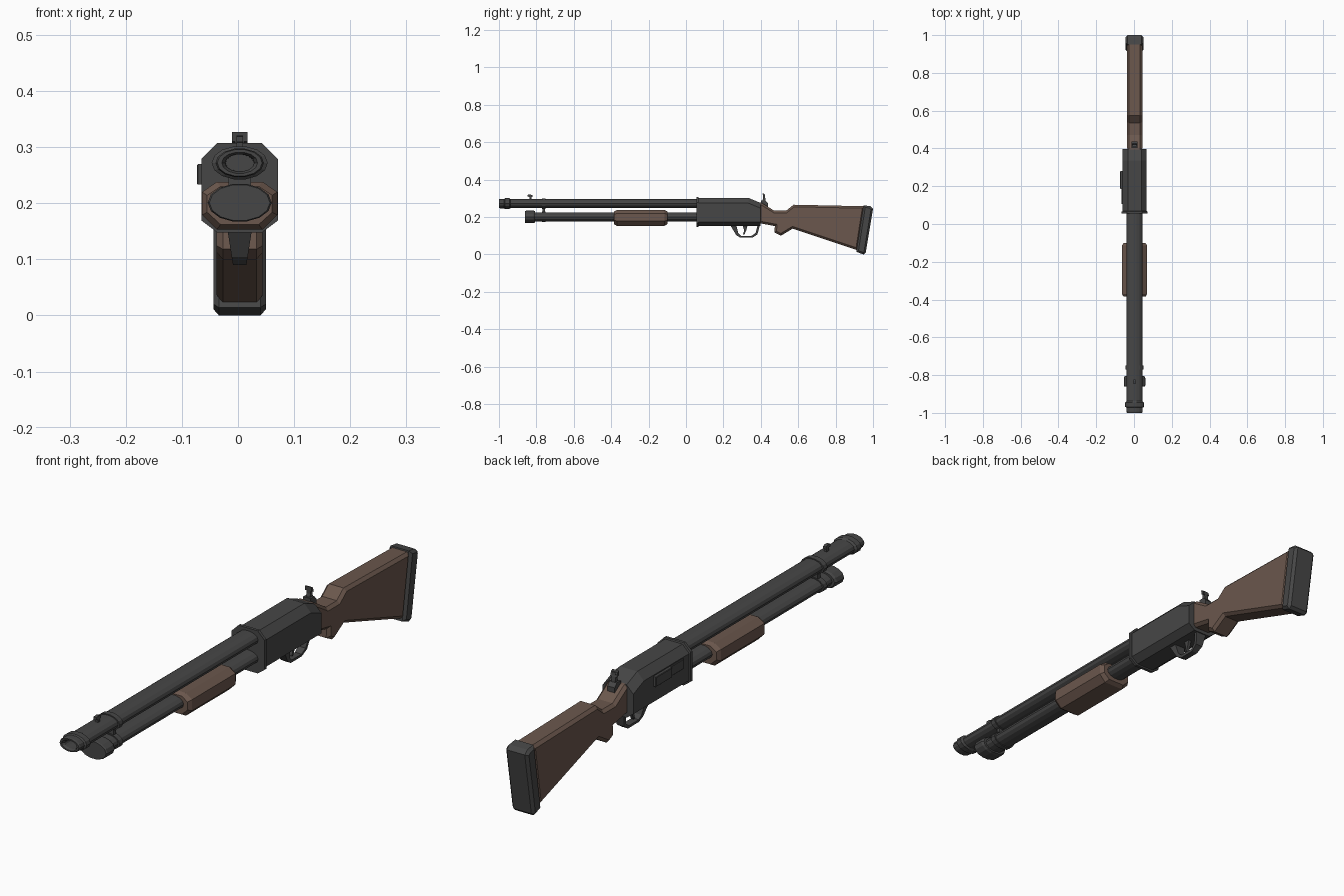
import bpy, bmesh, math

CX = 0.003      # centre plane of the gun (the port cover shifts the bounds slightly)
SQUASH = 0.6    # tubes are flattened ellipses
SIDES = 14


def material(name, color):
    m = bpy.data.materials.new(name)
    m.diffuse_color = (*color, 1)
    return m


METAL = material("dark_metal", (0.062, 0.062, 0.062, 1)[:3])
WOOD = material("brown_wood", (0.147, 0.096, 0.074))


def finish(bm, name, mat):
    bmesh.ops.recalc_face_normals(bm, faces=bm.faces[:])
    me = bpy.data.meshes.new(name)
    bm.to_mesh(me)
    bm.free()
    me.materials.append(mat)
    ob = bpy.data.objects.new(name, me)
    bpy.context.collection.objects.link(ob)
    return ob


def loft(name, sections, mat):
    """Skin closed rings of 3D points, capping both ends."""
    bm = bmesh.new()
    rings = [[bm.verts.new(p) for p in s] for s in sections]
    n = len(rings[0])
    for a, b in zip(rings, rings[1:]):
        for i in range(n):
            j = (i + 1) % n
            bm.faces.new((a[i], a[j], b[j], b[i]))
    bm.faces.new(rings[0])
    bm.faces.new(rings[-1])
    return finish(bm, name, mat)


def tube(name, zc, profile, mat=METAL):
    """Elliptical turned part along y; profile is (y, half width)."""
    ang = [2 * math.pi * i / SIDES for i in range(SIDES)]
    return loft(name, [[(CX + r * math.cos(a), y, zc + SQUASH * r * math.sin(a))
                        for a in ang] for y, r in profile], mat)


def octagon(y, hw, z0, z1, c0, c1, cx):
    """Chamfered cross-section: c0/c1 bottom/top chamfer heights, cx chamfer width."""
    right = [(hw - cx, z0), (hw, z0 + c0), (hw, z1 - c1), (hw - cx, z1)]
    pts = right + [(-x, z) for x, z in reversed(right)]
    return [(CX + x, y, z) for x, z in pts]


def plate(name, profile, half, mat=METAL, bevel=0.0, x=CX):
    """Side profile (y, z) extruded across x; half is a number or a function of z."""
    hw = half if callable(half) else (lambda z: half)
    bm = bmesh.new()
    a = [bm.verts.new((x - hw(z), y, z)) for y, z in profile]
    b = [bm.verts.new((x + hw(z), y, z)) for y, z in profile]
    n = len(a)
    caps = [bm.faces.new(a), bm.faces.new(b)]
    for i in range(n):
        j = (i + 1) % n
        bm.faces.new((a[i], a[j], b[j], b[i]))
    bmesh.ops.recalc_face_normals(bm, faces=bm.faces[:])
    if bevel:
        edges = [e for f in caps for e in f.edges]
        bmesh.ops.bevel(bm, geom=edges, offset=bevel, segments=1,
                        affect='EDGES', clamp_overlap=True)
    return finish(bm, name, mat)


def rect(y0, y1, z0, z1):
    return [(y0, z0), (y1, z0), (y1, z1), (y0, z1)]


# barrel with muzzle collar and hollow bore
BZ, MZ = 0.272, 0.201
tube("barrel", BZ, [(-0.90, 0.025), (-0.99, 0.026), (-1.0, 0.032), (-1.0, 0.040),
                    (-0.993, 0.043), (-0.972, 0.043), (-0.968, 0.050), (-0.945, 0.050),
                    (-0.938, 0.042), (0.07, 0.042)])

# magazine tube with end cap
tube("magazine_tube", MZ, [(-0.81, 0.042), (0.07, 0.042)])
tube("magazine_cap", MZ, [(-0.86, 0.054), (-0.855, 0.057), (-0.815, 0.057), (-0.806, 0.052)])

# clamp joining barrel and magazine
for name, z in (("upper_clamp_ring", BZ), ("lower_clamp_ring", MZ)):
    tube(name, z, [(-0.771, 0.048), (-0.75, 0.048)])
plate("clamp_bridge", rect(-0.768, -0.753, 0.205, 0.265), 0.020)

# front sight
plate("front_sight_post", rect(-0.838, -0.826, 0.29, 0.313), 0.006)
plate("front_sight_head", [(-0.847, 0.309), (-0.822, 0.307), (-0.822, 0.317), (-0.832, 0.321),
                           (-0.847, 0.319)], 0.006)

# sliding forend
loft("forend", [octagon(-0.385, 0.058, 0.162, 0.230, 0.022, 0.016, 0.024),
                octagon(-0.370, 0.067, 0.153, 0.238, 0.026, 0.018, 0.026),
                octagon(-0.115, 0.067, 0.153, 0.238, 0.026, 0.018, 0.026),
                octagon(-0.100, 0.058, 0.162, 0.230, 0.022, 0.016, 0.024)], WOOD)

# receiver with front rim and sloped rear
loft("receiver", [octagon(0.055, 0.068, 0.148, 0.307, 0.021, 0.028, 0.028),
                  octagon(0.066, 0.068, 0.148, 0.307, 0.021, 0.028, 0.028),
                  octagon(0.068, 0.064, 0.153, 0.302, 0.021, 0.028, 0.028),
                  octagon(0.335, 0.064, 0.153, 0.302, 0.021, 0.028, 0.028),
                  octagon(0.398, 0.064, 0.153, 0.276, 0.021, 0.028, 0.028)], METAL)

# ejection port cover and raised bolt on the left side
plate("port_cover", rect(0.105, 0.28, 0.232, 0.270), 0.004, x=CX - 0.064, bevel=0.002)
plate("bolt_handle", rect(0.185, 0.28, 0.233, 0.270), 0.006, x=-0.067, bevel=0.002)

# trigger guard, narrower towards the bottom
outer = [(0.235, 0.16), (0.268, 0.104), (0.290, 0.090), (0.355, 0.090), (0.382, 0.108), (0.396, 0.16)]
inner = [(0.384, 0.16), (0.372, 0.115), (0.351, 0.100), (0.294, 0.100), (0.280, 0.113), (0.268, 0.16)]
plate("trigger_guard", outer + inner, lambda z: 0.012 + 0.011 * (z - 0.09) / 0.07)
plate("trigger", [(0.302, 0.16), (0.311, 0.128), (0.305, 0.108), (0.312, 0.106),
                  (0.322, 0.128), (0.330, 0.16)], 0.006)

# hammer with wide base and thumb piece
plate("hammer_base", [(0.402, 0.25), (0.438, 0.25), (0.438, 0.274), (0.425, 0.288), (0.402, 0.288)], 0.015)
plate("hammer_stem", [(0.405, 0.27), (0.428, 0.27), (0.424, 0.300), (0.421, 0.322), (0.411, 0.322),
                      (0.412, 0.300)], 0.008)
plate("hammer_thumb_piece", [(0.411, 0.310), (0.424, 0.307), (0.418, 0.324), (0.410, 0.327)], 0.0135)

# stock with grip
plate("stock", [(0.39, 0.278), (0.405, 0.276), (0.472, 0.234), (0.535, 0.234), (0.575, 0.266), (0.955, 0.258),
                (0.918, 0.022), (0.570, 0.138), (0.507, 0.100), (0.473, 0.118), (0.475, 0.152),
                (0.39, 0.168)], 0.041, WOOD, bevel=0.011)

# butt pad
plate("butt_pad", [(0.950, 0.263), (0.985, 0.258), (1.0, 0.244), (0.961, 0.010), (0.950, 0.0),
                   (0.911, 0.014)], 0.047, METAL, bevel=0.010)
